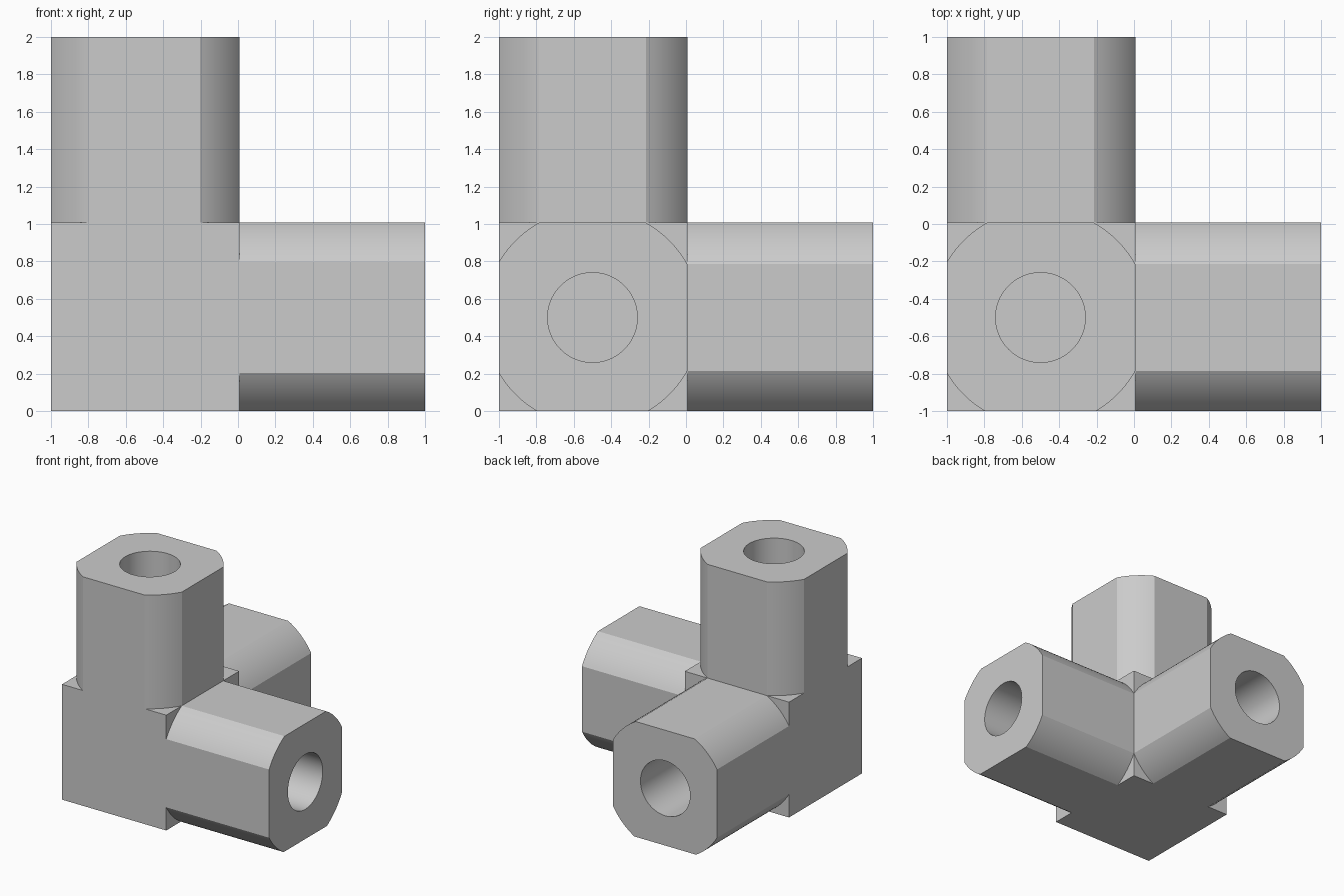
import bpy, bmesh, math
from mathutils import Vector

default = bpy.data.objects.get("Cube")
if default:
    bpy.data.objects.remove(default, do_unlink=True)

SIDE = 1.007      # edge of the corner block
ROUND = 0.582     # radius that rounds the arm corners
BORE = 0.24       # radius of the holes
CORNER = Vector((-1, -1, 0))

grey = bpy.data.materials.new("light grey")
grey.use_nodes = True
grey.diffuse_color = (0.6, 0.6, 0.6, 1)
grey.node_tree.nodes["Principled BSDF"].inputs["Base Color"].default_value = (0.6, 0.6, 0.6, 1)


def finish(bm, name):
    bmesh.ops.recalc_face_normals(bm, faces=bm.faces)
    mesh = bpy.data.meshes.new(name)
    bm.to_mesh(mesh)
    bm.free()
    mesh.materials.append(grey)
    obj = bpy.data.objects.new(name, mesh)
    bpy.context.collection.objects.link(obj)
    return obj


def outer_profile():
    """Square with its four corners rounded by one large circle."""
    points = []
    low, high = -0.5, SIDE - 0.5
    for u, v in ((high, high), (low, high), (low, low), (high, low)):
        flat_u = math.copysign(math.sqrt(ROUND**2 - u * u), v)
        flat_v = math.copysign(math.sqrt(ROUND**2 - v * v), u)
        a, b = math.atan2(flat_u, u), math.atan2(v, flat_v)
        if u * v < 0:
            a, b = b, a
        steps = 12
        for i in range(steps + 1):
            t = a + (b - a) * i / steps
            points.append((ROUND * math.cos(t), ROUND * math.sin(t)))
    return points


def bore_profile(count=64):
    return [(BORE * math.cos(math.tau * i / count), BORE * math.sin(math.tau * i / count))
            for i in range(count)]


def make_arm(name, axis):
    """Hollow arm along one axis, from the block face to the far end."""
    bm = bmesh.new()
    rims = []
    for profile in (outer_profile(), bore_profile()):
        loops = []
        for along in (SIDE, 2.0):
            ring = []
            for u, v in profile:
                co = Vector((0, 0, 0))
                co[axis] = along
                co[(axis + 1) % 3] = u + 0.5
                co[(axis + 2) % 3] = v + 0.5
                ring.append(bm.verts.new(co + CORNER))
            loops.append(ring)
        inner, end = loops
        n = len(end)
        for i in range(n):
            j = (i + 1) % n
            bm.faces.new((inner[i], inner[j], end[j], end[i]))
            rims.append(bm.edges.get((end[i], end[j])))
    # Flat end with the hole left open
    bmesh.ops.triangle_fill(bm, edges=rims, use_beauty=True, normal=Vector([k == axis for k in range(3)]))
    obj = finish(bm, name)
    bpy.ops.object.select_all(action="DESELECT")
    obj.select_set(True)
    bpy.context.view_layer.objects.active = obj
    bpy.ops.object.shade_smooth_by_angle(angle=math.radians(20))


# Corner block, whose faces close the bottoms of the holes
bm = bmesh.new()
bmesh.ops.create_cube(bm, size=SIDE)
bmesh.ops.translate(bm, verts=bm.verts, vec=CORNER + Vector((SIDE / 2,) * 3))
finish(bm, "corner_block")

# Three arms
for arm_name, arm_axis in (("left_arm", 0), ("back_arm", 1), ("upright_arm", 2)):
    make_arm(arm_name, arm_axis)
